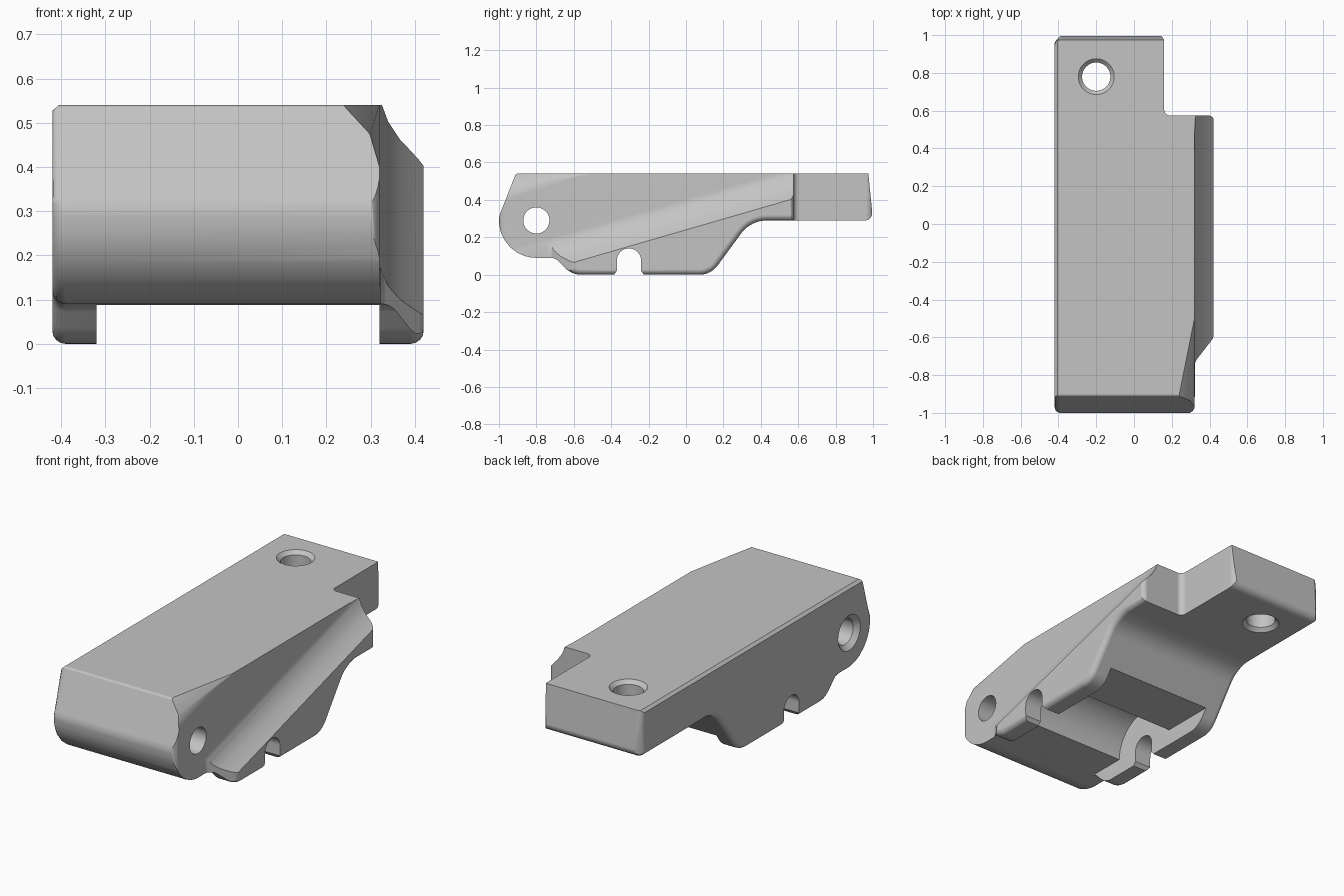
import bpy, bmesh, math
from mathutils import Vector, Matrix

old = bpy.data.objects.get("Cube")
if old:
    bpy.data.objects.remove(old, do_unlink=True)

grey = bpy.data.materials.new("plain_grey")
grey.use_nodes = True
colour = (0.55, 0.55, 0.55, 1)
grey.diffuse_color = colour
grey.node_tree.nodes["Principled BSDF"].inputs["Base Color"].default_value = colour


def rounded(corners, steps=8):
    """Turn (u, v, radius) corners into an outline with filleted corners."""
    out = []
    for i, (u, v, r) in enumerate(corners):
        p = Vector((u, v))
        if r == 0:
            out.append(p)
            continue
        d1 = (Vector(corners[i - 1][:2]) - p).normalized()
        d2 = (Vector(corners[(i + 1) % len(corners)][:2]) - p).normalized()
        half = math.acos(max(-1, min(1, d1.dot(d2)))) / 2
        centre = p + (d1 + d2).normalized() * (r / math.sin(half))
        t = r / math.tan(half)
        a, b = p + d1 * t - centre, p + d2 * t - centre
        out += [centre + a.lerp(b, k / steps).normalized() * r for k in range(steps + 1)]
    return out


def prism(outline, axis, lo, hi):
    """Extrude a 2D outline along x, y or z."""
    place = {"x": lambda u, v, w: (w, u, v),
             "y": lambda u, v, w: (u, w, v),
             "z": lambda u, v, w: (u, v, w)}[axis]
    bm = bmesh.new()
    rings = [[bm.verts.new(place(p[0], p[1], w)) for p in outline] for w in (lo, hi)]
    for ring in rings:
        bm.faces.new(ring)
    n = len(outline)
    for i in range(n):
        j = (i + 1) % n
        bm.faces.new((rings[0][i], rings[0][j], rings[1][j], rings[1][i]))
    bmesh.ops.recalc_face_normals(bm, faces=bm.faces)
    return bm


def make(name, bm):
    mesh = bpy.data.meshes.new(name)
    bm.to_mesh(mesh)
    bm.free()
    obj = bpy.data.objects.new(name, mesh)
    bpy.context.collection.objects.link(obj)
    return obj


def trim(bm, point, normal):
    """Slice off everything beyond a plane and close the cut."""
    bmesh.ops.bisect_plane(bm, geom=bm.verts[:] + bm.edges[:] + bm.faces[:],
                           plane_co=point, plane_no=normal, clear_outer=True)
    rim = [e for e in bm.edges if e.is_boundary]
    bmesh.ops.holes_fill(bm, edges=rim, sides=0)
    bmesh.ops.recalc_face_normals(bm, faces=bm.faces)


def combine(target, bm, operation="DIFFERENCE"):
    cutter = make("cutter", bm)
    cutter.hide_render = True
    mod = target.modifiers.new("cut", "BOOLEAN")
    mod.operation, mod.object, mod.solver = operation, cutter, "EXACT"
    bpy.context.view_layer.objects.active = target
    bpy.ops.object.modifier_apply(modifier=mod.name)
    bpy.data.objects.remove(cutter, do_unlink=True)


def drill(target, centre, axis, r1, r2, depth):
    bm = bmesh.new()
    turn = Matrix.Rotation(math.pi / 2, 4, "Y") if axis == "x" else Matrix()
    bmesh.ops.create_cone(bm, cap_ends=True, segments=40, radius1=r1, radius2=r2,
                          depth=depth, matrix=Matrix.Translation(centre) @ turn)
    combine(target, bm)


# Housing: side profile extruded across the full width
side = rounded([(-0.91, 0.54, 0.015), (0.975, 0.54, 0), (1.0, 0.29, 0.04),
                (0.346, 0.29, 0.17), (0.133, 0, 0.12), (-0.61, 0, 0.12),
                (-0.70, 0.09, 0.06), (-1.0, 0.09, 0.199), (-1.0, 0.31, 0.1)])
bm = prism(side, "x", -0.42, 0.42)

# Rounded side edges, leaving the top face crisp
edges = [e for e in bm.edges
         if abs(e.verts[0].co.x - e.verts[1].co.x) < 0.01
         and not all(v.co.z > 0.53 for v in e.verts)]
bmesh.ops.bevel(bm, geom=edges, offset=0.03, segments=4, profile=0.5,
                affect="EDGES", clamp_overlap=False)

# Top edge chamfer and softened front corner
trim(bm, (-0.405, 0, 0.54), (-1, 0, 1.15))
trim(bm, (0.24, -0.9, 0.54), (1, -0.2, 1))
trim(bm, (0.28, -0.9, 0.54), (1, -0.1, 0.333))
body = make("lever_housing", bm)
body.data.materials.append(grey)

# Sloping concave shoulder above the flared side
shoulder = [(0.32, 1.5), (0.32, 0.57), (0.325, 0.54), (0.34, 0.5), (0.367, 0.46),
            (0.4, 0.425), (0.43, 0.395), (0.6, 0.395), (0.6, 1.5)]
bm = prism(shoulder, "y", -1.1, 1.1)
for v in bm.verts:
    v.co.z += 0.29 * (v.co.y - 0.57)
combine(body, bm)

# Plan outline: narrow tail, flare and rounded vertical corners
plan = rounded([(-0.425, 1.003, 0.07), (0.16, 1.003, 0.04), (0.16, 0.575, 0.03),
                (0.423, 0.575, 0.03), (0.423, -0.6, 0.06), (0.322, -0.73, 0.06),
                (0.322, -1.002, 0.04), (-0.425, -1.002, 0)])
combine(body, prism(plan, "z", -0.2, 0.8), "INTERSECT")

# Channel between the side walls with an arched recess
arch = [(-0.3 + 0.2 * math.cos(math.pi * k / 24), 0.088 + 0.2 * math.sin(math.pi * k / 24))
        for k in range(25)]
channel = [(-1.1, 0.088), (-1.1, -0.1), (1.1, -0.1), (1.1, 0.088)] + arch
combine(body, prism(channel, "x", -0.32, 0.32))

# Round-topped slots through both walls
slot = rounded([(-0.39, -0.1, 0), (-0.385, 0, 0), (-0.37, 0.02, 0), (-0.37, 0.14, 0.064),
                (-0.24, 0.14, 0.064), (-0.24, 0.02, 0), (-0.225, 0, 0), (-0.22, -0.1, 0)])
combine(body, prism(slot, "x", -0.6, 0.6))

# Pivot hole and tail hole, with countersinks
drill(body, (0, -0.8, 0.29), "x", 0.07, 0.07, 1.5)
drill(body, (-0.42, -0.8, 0.29), "x", 0.12, 0.07, 0.05)
drill(body, (-0.2, 0.78, 0.4), "z", 0.075, 0.075, 1)
drill(body, (-0.2, 0.78, 0.54), "z", 0.075, 0.115, 0.04)
drill(body, (-0.2, 0.78, 0.29), "z", 0.115, 0.075, 0.04)

# Smooth fillets with clean flat faces
bpy.ops.object.select_all(action="DESELECT")
body.select_set(True)
bpy.context.view_layer.objects.active = body
bpy.ops.object.shade_smooth_by_angle(angle=math.radians(30))
weighted = body.modifiers.new("flat_faces", "WEIGHTED_NORMAL")
weighted.keep_sharp = True
